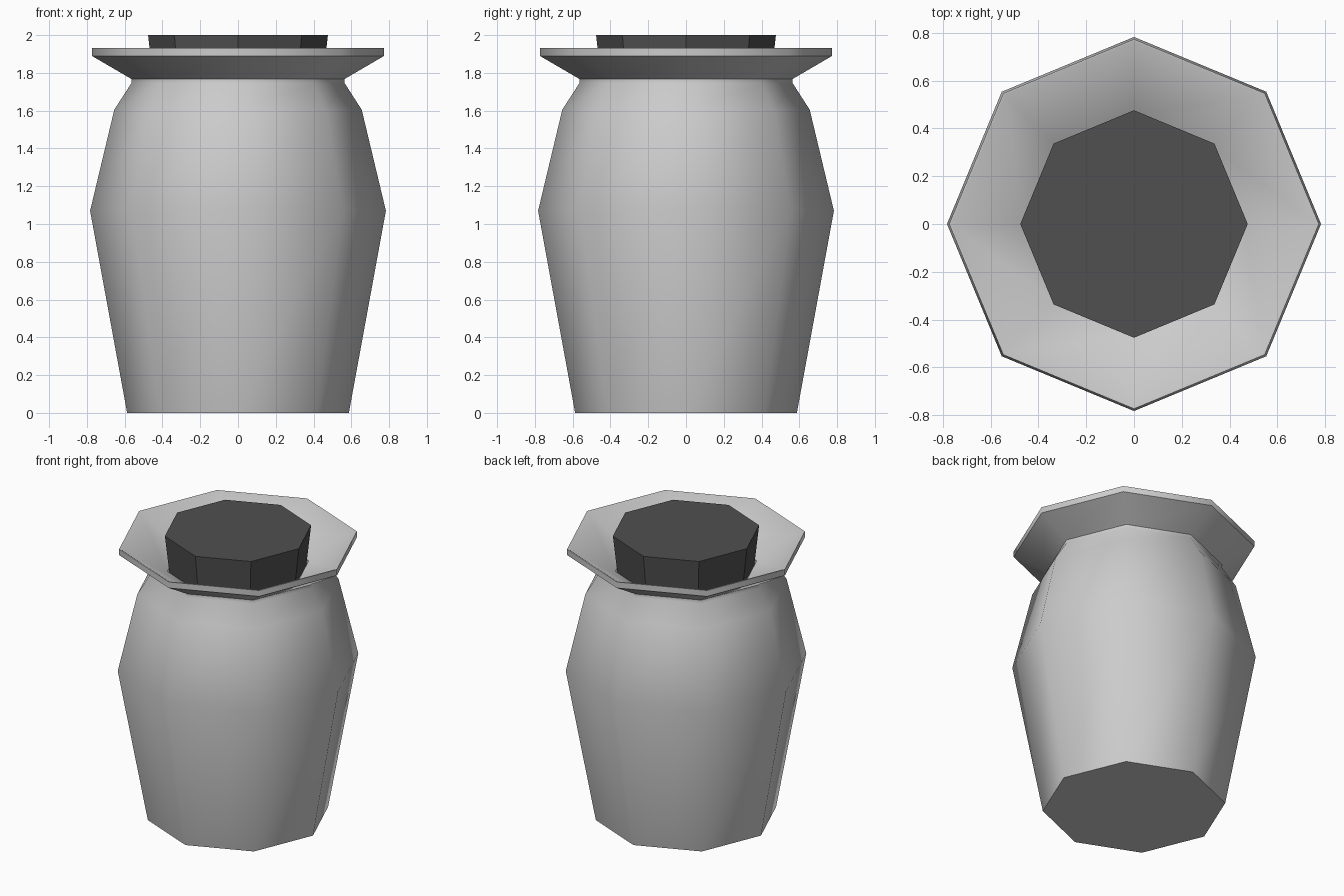
import bpy, bmesh
from math import cos, sin, tau, radians

if "Cube" in bpy.data.objects:
    bpy.data.objects.remove(bpy.data.objects["Cube"])

SIDES = 8


def lathe(name, profile, smooth_angle=None):
    """Revolve (radius, z) points into a closed octagonal solid."""
    bm = bmesh.new()
    rings = [[bm.verts.new((r * cos(tau * i / SIDES), r * sin(tau * i / SIDES), z))
              for i in range(SIDES)] for r, z in profile]
    for a, b in zip(rings, rings[1:]):
        for i in range(SIDES):
            j = (i + 1) % SIDES
            bm.faces.new((a[i], a[j], b[j], b[i]))
    bm.faces.new(rings[0][::-1])
    bm.faces.new(rings[-1])
    bmesh.ops.recalc_face_normals(bm, faces=bm.faces)
    mesh = bpy.data.meshes.new(name)
    bm.to_mesh(mesh)
    bm.free()
    obj = bpy.data.objects.new(name, mesh)
    bpy.context.collection.objects.link(obj)
    if smooth_angle:
        bpy.ops.object.select_all(action='DESELECT')
        obj.select_set(True)
        bpy.context.view_layer.objects.active = obj
        bpy.ops.object.shade_smooth_by_angle(angle=radians(smooth_angle))
    return obj


# Jar: bulging body, short neck, flared rim and the funnel inside it
lathe("jar", [
    (0.587, 0.0), (0.783, 1.07), (0.655, 1.605), (0.565, 1.745),
    (0.565, 1.768), (0.774, 1.89), (0.774, 1.932),
    (0.765, 1.932), (0.46, 1.75), (0.45, 1.60),
], smooth_angle=50)

# Stopper: dark tapered plug sitting in the mouth
stopper = lathe("stopper", [(0.432, 1.61), (0.476, 2.0)])
dark = bpy.data.materials.new("dark_stopper")
dark.diffuse_color = (0.08, 0.08, 0.08, 1)
dark.use_nodes = True
dark.node_tree.nodes["Principled BSDF"].inputs["Base Color"].default_value = dark.diffuse_color
stopper.data.materials.append(dark)
